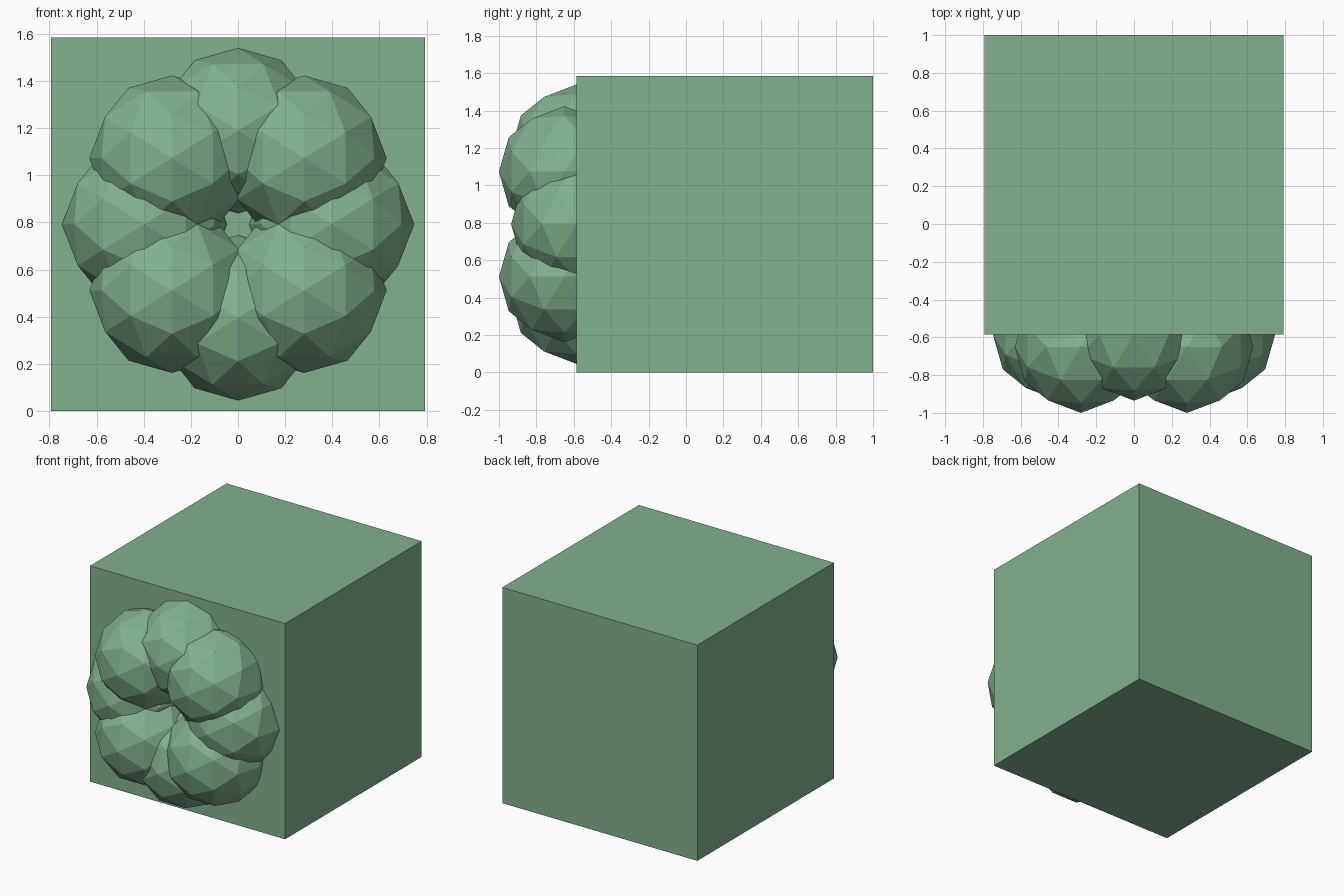
import bpy
from math import sin, cos, pi, atan, sqrt

if "Cube" in bpy.data.objects:
    bpy.data.objects.remove(bpy.data.objects["Cube"])

SIDE, FRONT_Y, MID_Z = 1.585, -0.585, 0.7925
BALL_R, RING_R = 0.35, 0.397

green = bpy.data.materials.new("green")
green.diffuse_color = (0.22, 0.44, 0.27, 1)
green.use_nodes = True
green.node_tree.nodes["Principled BSDF"].inputs["Base Color"].default_value = green.diffuse_color


def finish(name):
    obj = bpy.context.object
    obj.name = name
    obj.data.materials.append(green)
    return obj


# Solid cube block
bpy.ops.mesh.primitive_cube_add(size=SIDE, location=(0, FRONT_Y + SIDE / 2, MID_Z))
finish("block")

# Low-poly balls in a ring on the front; the diagonal ones stand further out.
# The tilt puts the ball's mirror planes on the world axes.
tilt = -atan(2 / (1 + sqrt(5)))
for i in range(8):
    a = i * pi / 4
    y = FRONT_Y - (0.065 if i % 2 else 0)
    bpy.ops.mesh.primitive_ico_sphere_add(
        subdivisions=2, radius=BALL_R,
        location=(RING_R * cos(a), y, MID_Z + RING_R * sin(a)),
        rotation=(0, tilt, 0))
    finish(f"ring_ball_{i + 1}")
